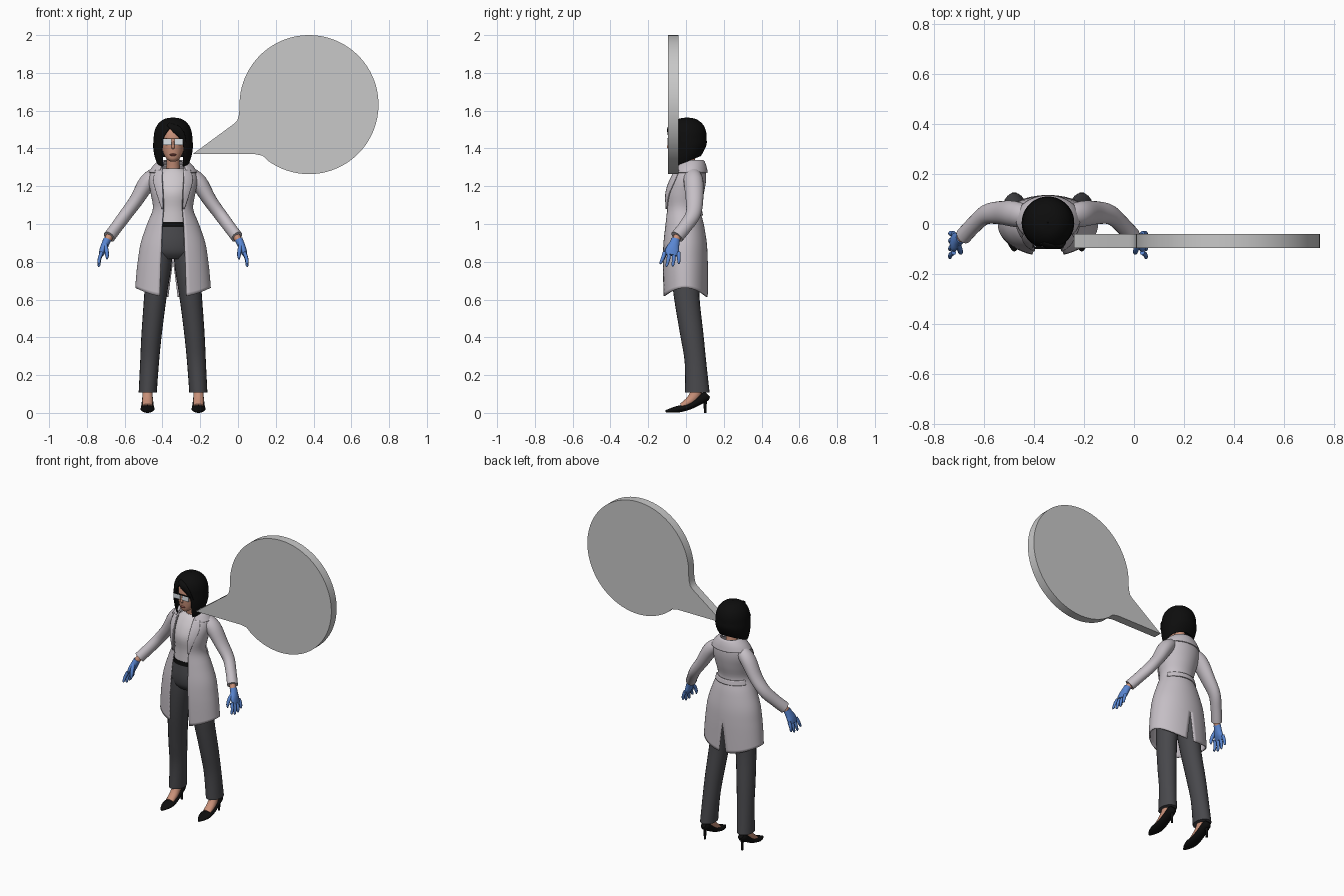
import bpy, bmesh
from math import sin, cos, pi, radians, asin
from mathutils import Vector

if "Cube" in bpy.data.objects:
    bpy.data.objects.remove(bpy.data.objects["Cube"])

FIGURE_X = -0.344


def material(name, r, g, b):
    m = bpy.data.materials.new(name)
    m.use_nodes = True
    m.diffuse_color = (r, g, b, 1)
    m.node_tree.nodes["Principled BSDF"].inputs["Base Color"].default_value = (r, g, b, 1)
    return m


coat_white = material("coat white", .56, .52, .56)
shirt_white = material("shirt white", .62, .58, .61)
charcoal = material("charcoal cloth", .065, .065, .072)
black = material("black", .004, .004, .004)
skin = material("skin", .58, .28, .19)
glove_blue = material("glove blue", .1, .24, .65)
lens_white = material("lens white", .75, .8, .84)
lip_red = material("lip red", .34, .1, .08)
bubble_grey = material("bubble grey", .58, .58, .58)


def finish(name, bm, mat, x=FIGURE_X, mirror=False, thick=0, angle=40):
    bmesh.ops.recalc_face_normals(bm, faces=bm.faces)
    mesh = bpy.data.meshes.new(name)
    bm.to_mesh(mesh)
    bm.free()
    mesh.materials.append(mat)
    ob = bpy.data.objects.new(name, mesh)
    bpy.context.collection.objects.link(ob)
    ob.location.x = x
    bpy.ops.object.select_all(action='DESELECT')
    ob.select_set(True)
    bpy.context.view_layer.objects.active = ob
    bpy.ops.object.shade_smooth_by_angle(angle=radians(angle))
    if mirror:
        ob.modifiers.new("mirror", 'MIRROR')
    if thick:
        mod = ob.modifiers.new("thickness", 'SOLIDIFY')
        mod.thickness = thick
        mod.offset = 0
    return ob


def spline(rows, k=4):
    """Smoothly fill in k steps between each pair of rows."""
    p = [rows[0]] + list(rows) + [rows[-1]]
    out = []
    for i in range(len(rows) - 1):
        for s in range(k):
            t = s / k
            out.append(tuple(
                b + .5 * t * (c - a + t * (2 * a - 5 * b + 4 * c - d + t * (3 * (b - c) + d - a)))
                for a, b, c, d in zip(*p[i:i + 4])))
    return out + [tuple(rows[-1])]


def bridge(bm, rings, closed):
    n = len(rings[0])
    for r, q in zip(rings, rings[1:]):
        for j in range(n if closed else n - 1):
            bm.faces.new((r[j], r[(j + 1) % n], q[(j + 1) % n], q[j]))


def tube(name, rows, mat, mirror=False, flat=False, n=20, k=4):
    """Capped tube through rows of x, y, z, width radius, depth radius."""
    rows = spline(rows, k)
    bm = bmesh.new()
    rings = []
    for i, (x, y, z, rx, ry) in enumerate(rows):
        a, b = rows[max(i - 1, 0)], rows[min(i + 1, len(rows) - 1)]
        t = Vector((0, 0, -1)) if flat else (Vector(b[:3]) - Vector(a[:3])).normalized()
        depth = t.cross(Vector((1, 0, 0))).normalized()
        side = depth.cross(t)
        rings.append([bm.verts.new(Vector((x, y, z)) + side * rx * cos(2 * pi * j / n)
                                   + depth * ry * sin(2 * pi * j / n)) for j in range(n)])
    bridge(bm, rings, True)
    bm.faces.new(rings[0])
    bm.faces.new(rings[-1])
    return finish(name, bm, mat, mirror=mirror)


def shell(name, rows, mat, thick, warp=None, n=24):
    """Mirrored cloth from rows of z, y, rx, ry, start angle, end angle, side lift."""
    bm = bmesh.new()
    rings = []
    for z, cy, rx, ry, a0, a1, lift in spline(rows):
        a0, a1 = max(a0, 0), min(a1, pi)
        ring = []
        for j in range(n + 1):
            a = a0 + (a1 - a0) * j / n
            y = cy - ry * cos(a)
            h = z + lift * sin(a) ** 2
            ring.append(bm.verts.new((rx * sin(a), y, warp(y, h) if warp else h)))
        rings.append(ring)
    bridge(bm, rings, False)
    return finish(name, bm, mat, mirror=True, thick=thick)


def box(name, centre, size, mat, mirror=False):
    bm = bmesh.new()
    bmesh.ops.create_cube(bm, size=1)
    for v in bm.verts:
        v.co = Vector(centre) + Vector([c * s for c, s in zip(v.co, size)])
    return finish(name, bm, mat, mirror=mirror)


# Speech bubble: round disc with a filleted pointed tail
outline = [(-.24, 1.37), (.09, 1.37), (.13, 1.362)]
for i in range(73):
    a = radians(-126 + 309 * i / 72)
    outline.append((.376 + .368 * cos(a), 1.632 + .368 * sin(a)))
outline += [(.004, 1.575), (-.003, 1.55), (-.018, 1.533)]
bm = bmesh.new()
face = bm.faces.new([bm.verts.new((x, -.095, z)) for x, z in outline])
made = bmesh.ops.extrude_face_region(bm, geom=[face])["geom"]
bmesh.ops.translate(bm, vec=(0, .055, 0), verts=[v for v in made if isinstance(v, bmesh.types.BMVert)])
finish("speech_bubble", bm, bubble_grey, x=0)

# Head and neck
tube("head", [(0, -.052, 1.33, .012, .012), (0, -.043, 1.345, .034, .036), (0, -.025, 1.38, .053, .06),
              (0, -.008, 1.43, .062, .08), (0, 0, 1.49, .064, .08), (0, 0, 1.535, .035, .045)],
     skin, flat=True, n=28)
tube("neck", [(0, .025, 1.25, .045, .04), (0, .018, 1.3, .036, .036), (0, .005, 1.38, .036, .038)], skin)
tube("nose", [(0, -.084, 1.435, .005, .005), (0, -.092, 1.41, .008, .009), (0, -.09, 1.397, .006, .004)], skin, n=10)
tube("lips", [(0, -.083, 1.373, .006, .003), (0, -.083, 1.367, .018, .007), (0, -.08, 1.36, .008, .004)],
     lip_red, flat=True, n=12)

# Glasses
box("lens", (.03, -.096, 1.434), (.046, .006, .03), lens_white, mirror=True)
box("glasses_bar", (0, -.096, 1.451), (.11, .008, .004), black)
box("glasses_arm", (.06, -.05, 1.447), (.004, .09, .004), black, mirror=True)

# Bobbed hair, longer at the front, with a swept fringe


def bob_hem(y, z):
    return z if z > 1.45 else 1.45 - (1.45 - z) / .14 * (1.45 - (1.33 + .42 * y))


shell("hair", [(1.56, .005, .001, .001, 0, pi, 0), (1.552, .005, .045, .046, 0, pi, 0),
               (1.525, .005, .078, .081, .03, pi, 0), (1.49, .005, .094, .097, .33, pi, 0),
               (1.45, .005, .099, .1, .55, pi, 0), (1.4, .005, .101, .1, .6, pi, 0),
               (1.35, .003, .095, .09, .63, pi, 0), (1.31, 0, .083, .076, .7, pi, 0)],
      black, .008, warp=bob_hem)
tube("fringe", [(-.025, -.075, 1.528, .012, .008), (.012, -.09, 1.505, .022, .009),
                (.042, -.088, 1.475, .02, .009), (.064, -.074, 1.425, .008, .008)], black)
tube("hair_lining", [(0, .035, 1.53, .05, .045), (0, .04, 1.46, .085, .056),
                     (0, .04, 1.385, .08, .05)], black, flat=True)

# Shirt, belt and trousers
tube("shirt", [(0, .02, 1.295, .05, .042), (0, .015, 1.27, .085, .06), (0, .002, 1.22, .105, .078),
               (0, -.01, 1.16, .1, .085), (0, -.015, 1.08, .088, .072), (0, -.012, 1.0, .098, .076)],
     shirt_white, flat=True, n=28)
tube("belt", [(0, -.012, 1.01, .1, .079), (0, -.012, .985, .104, .083)], black, flat=True, n=28, k=1)
tube("hips", [(0, -.012, .99, .101, .08), (0, -.008, .91, .13, .09), (0, -.005, .85, .13, .085),
              (0, -.003, .815, .1, .06)], charcoal, flat=True, n=28)
tube("trouser_leg", [(.07, -.004, .88, .066, .08), (.075, -.002, .78, .067, .078), (.093, .003, .62, .06, .068),
                     (.113, .03, .42, .054, .062), (.124, .05, .27, .05, .057), (.134, .06, .108, .048, .065)],
     charcoal, mirror=True, flat=True)

# Coat, open at the front and slit at the back
coat_rows = []
for z, front, back, rx, gap, slit, lift in [
        (1.315, -.03, .085, .07, .05, 0, 0), (1.285, -.058, .1, .112, .056, 0, 0),
        (1.23, -.088, .102, .125, .056, 0, 0), (1.16, -.11, .09, .114, .052, 0, 0),
        (1.08, -.108, .072, .103, .05, 0, 0), (1.0, -.114, .09, .133, .056, 0, 0),
        (.9, -.123, .106, .167, .06, 0, 0), (.81, -.126, .111, .182, .064, 0, 0),
        (.72, -.125, .112, .19, .067, .06, .02), (.612, -.122, .112, .196, .07, .13, .05)]:
    coat_rows.append((z, (front + back) / 2, rx, (back - front) / 2, asin(gap / rx), pi - slit, lift))
shell("coat", coat_rows, coat_white, .008)
shell("lapel", [(z, cy, rx + .008, ry + .008, a0 - .02, a0 + w, 0)
                for (z, cy, rx, ry, a0, _, _), w in zip(coat_rows[1:5], (.35, .42, .3, .06))],
      coat_white, .006, n=8)
shell("collar", [(1.335, .033, .06, .052, .75, pi, 0), (1.332, .03, .075, .064, .68, pi, 0),
                 (1.305, .025, .104, .08, .62, pi, 0), (1.272, .02, .126, .092, .6, pi, 0)],
      coat_white, .007)
shell("back_band", [(1.075, -.018, .109, .098, 2.0, pi, 0), (1.045, -.016, .118, .102, 2.0, pi, 0)],
      coat_white, .008)

# Sleeves, wrists and gloves
tube("sleeve", [(.085, .03, 1.262, .04, .045), (.135, .04, 1.222, .045, .052), (.195, .045, 1.125, .037, .046),
                (.25, .037, 1.05, .034, .04), (.298, -.005, .985, .032, .036), (.338, -.048, .932, .032, .036)],
     coat_white, mirror=True)
tube("wrist", [(.33, -.04, .943, .021, .021), (.353, -.06, .905, .018, .02)], skin, mirror=True)
tube("glove_palm", [(.348, -.055, .918, .021, .023), (.36, -.063, .89, .02, .028),
                    (.372, -.072, .86, .018, .037), (.382, -.077, .835, .012, .034)], glove_blue, mirror=True)
for i, (spread, length) in enumerate([(-.038, .052), (-.013, .066), (.012, .064), (.036, .05)]):
    y = -.075 + spread
    tube("glove_finger_%d" % (i + 1),
         [(.377, y, .85, .01, .011), (.389, y + spread * .15 - .004, .845 - length * .5, .009, .01),
          (.392, y + spread * .3 - .01, .843 - length * .95, .007, .007),
          (.391, y + spread * .3 - .011, .84 - length, .003, .003)], glove_blue, mirror=True, n=10)
tube("glove_thumb", [(.36, -.08, .892, .012, .013), (.352, -.104, .86, .011, .011),
                     (.349, -.114, .83, .009, .009), (.35, -.116, .812, .003, .003)],
     glove_blue, mirror=True, n=10)

# Feet and heeled shoes
FOOT = .135
tube("foot", [(FOOT, .06, .15, .027, .03), (FOOT, .05, .1, .027, .03), (FOOT, .02, .063, .028, .024),
              (FOOT, -.025, .036, .026, .014)], skin, mirror=True)
tube("shoe", [(FOOT, .114, .098, .016, .018), (FOOT, .1, .085, .027, .026), (FOOT, .065, .062, .03, .022),
              (FOOT, .015, .033, .034, .017), (FOOT, -.04, .02, .037, .018),
              (FOOT, -.08, .013, .025, .012), (FOOT, -.108, .008, .007, .006)], black, mirror=True)
tube("shoe_heel", [(FOOT, .1, .085, .018, .016), (FOOT, .101, .05, .009, .009), (FOOT, .102, 0, .007, .007)],
     black, mirror=True, flat=True, n=12)
